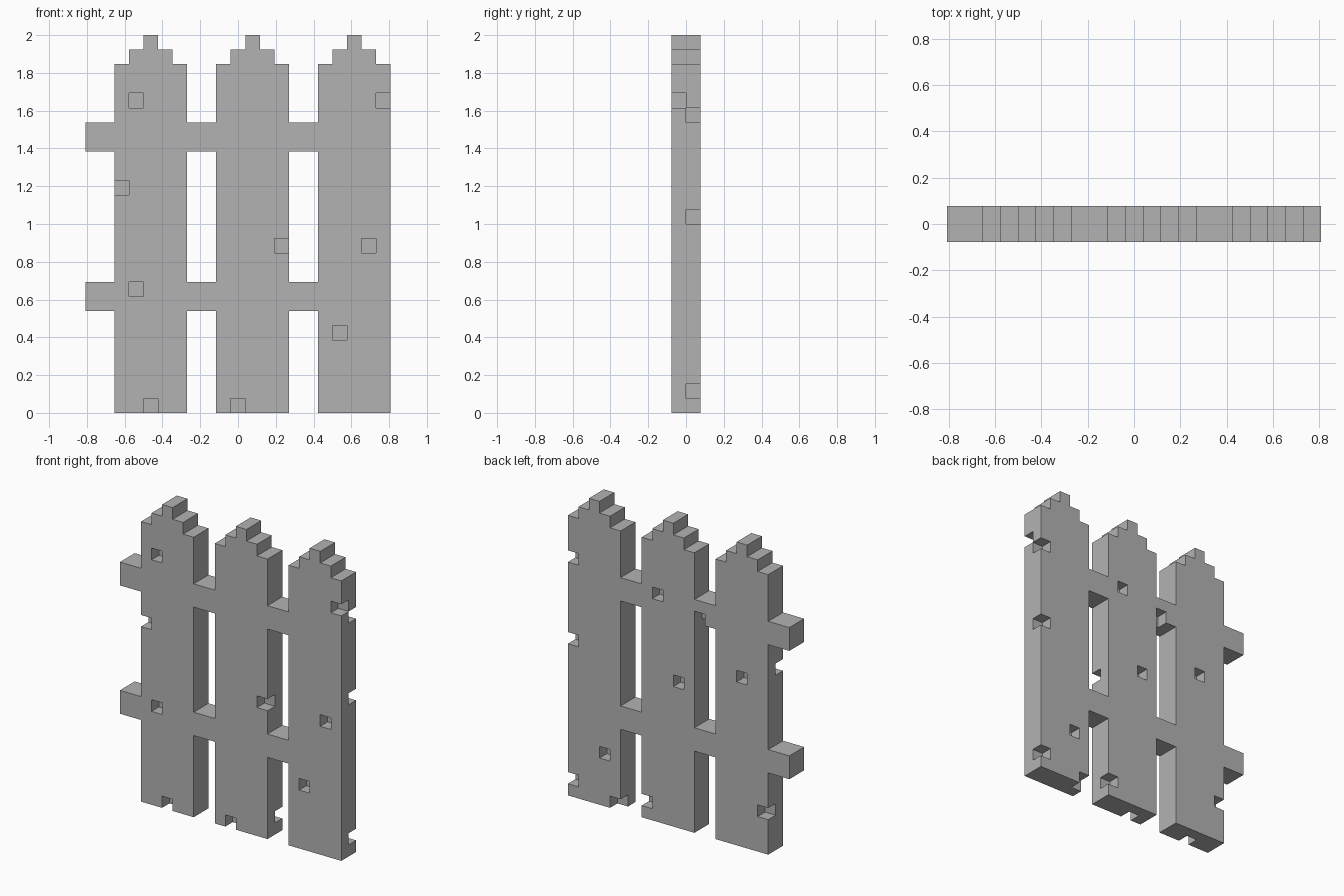
import bpy
import bmesh
from math import radians
from mathutils import Vector

if "Cube" in bpy.data.objects:
    bpy.data.objects.remove(bpy.data.objects["Cube"], do_unlink=True)

# Block grid: width, depth and height of the fence in blocks
WIDE, DEEP, TALL = 21, 2, 26
U = 2 / TALL
FRONT, BACK = 0, 1

grey = bpy.data.materials.new("weathered_grey")
grey.use_nodes = True
colour = (0.45, 0.45, 0.45, 1)
grey.diffuse_color = colour
grey.node_tree.nodes["Principled BSDF"].inputs["Base Color"].default_value = colour


def box(x0, x1, z0, z1):
    """All blocks of a full-depth box."""
    return {(x, y, z) for x in range(x0, x1) for y in range(DEEP) for z in range(z0, z1)}


def picket(x):
    """Board with a stepped point."""
    return box(x, x + 5, 0, 24) | box(x + 1, x + 4, 24, 25) | box(x + 2, x + 3, 25, TALL)


# Chipped-out blocks (column, row) on each side of the boards
chips = {
    FRONT: [(3, 21), (20, 21), (2, 15), (13, 11), (19, 11), (3, 8), (17, 5), (4, 0), (10, 0)],
    BACK: [(20, 20), (20, 13), (20, 1), (12, 19), (10, 12), (4, 14), (17, 4), (2, 3),
           (13, 1), (16, 0), (8, 18)],
}
removed = {(x, side, z) for side, cells in chips.items() for x, z in cells}

# Parts: pickets first, rails fill the spaces beside them
parts = {
    "right_picket": picket(2) - removed,
    "middle_picket": picket(9) - removed,
    "left_picket": picket(16) - removed,
}
boards = set().union(*parts.values())
for name, z in (("lower_rail", 7), ("upper_rail", 18)):
    parts[name] = box(0, 16, z, z + 2) - boards - removed
    # keep chips in the boards open
solid = set().union(*parts.values())


def build(name, cells):
    """Skin the exposed sides of the blocks and merge flat areas."""
    bm = bmesh.new()
    for cell in sorted(cells):
        centre = Vector(cell) + Vector((0.5, 0.5, 0.5))
        for axis in range(3):
            for sign in (-1, 1):
                n = Vector((0, 0, 0))
                n[axis] = sign
                if tuple(int(c + d) for c, d in zip(cell, n)) in solid:
                    continue
                a = Vector((0, 0, 0))
                a[(axis + 1) % 3] = 0.5
                b = n.cross(a)
                mid = centre + n / 2
                corners = [mid - a - b, mid + a - b, mid + a + b, mid - a + b]
                bm.faces.new([bm.verts.new(((p.x - WIDE / 2) * U, (p.y - DEEP / 2) * U, p.z * U))
                              for p in corners])
    bmesh.ops.remove_doubles(bm, verts=bm.verts, dist=U / 100)
    bmesh.ops.dissolve_limit(bm, angle_limit=radians(1), verts=bm.verts, edges=bm.edges)
    mesh = bpy.data.meshes.new(name)
    bm.to_mesh(mesh)
    bm.free()
    mesh.materials.append(grey)
    bpy.context.collection.objects.link(bpy.data.objects.new(name, mesh))


for name, cells in parts.items():
    build(name, cells)
